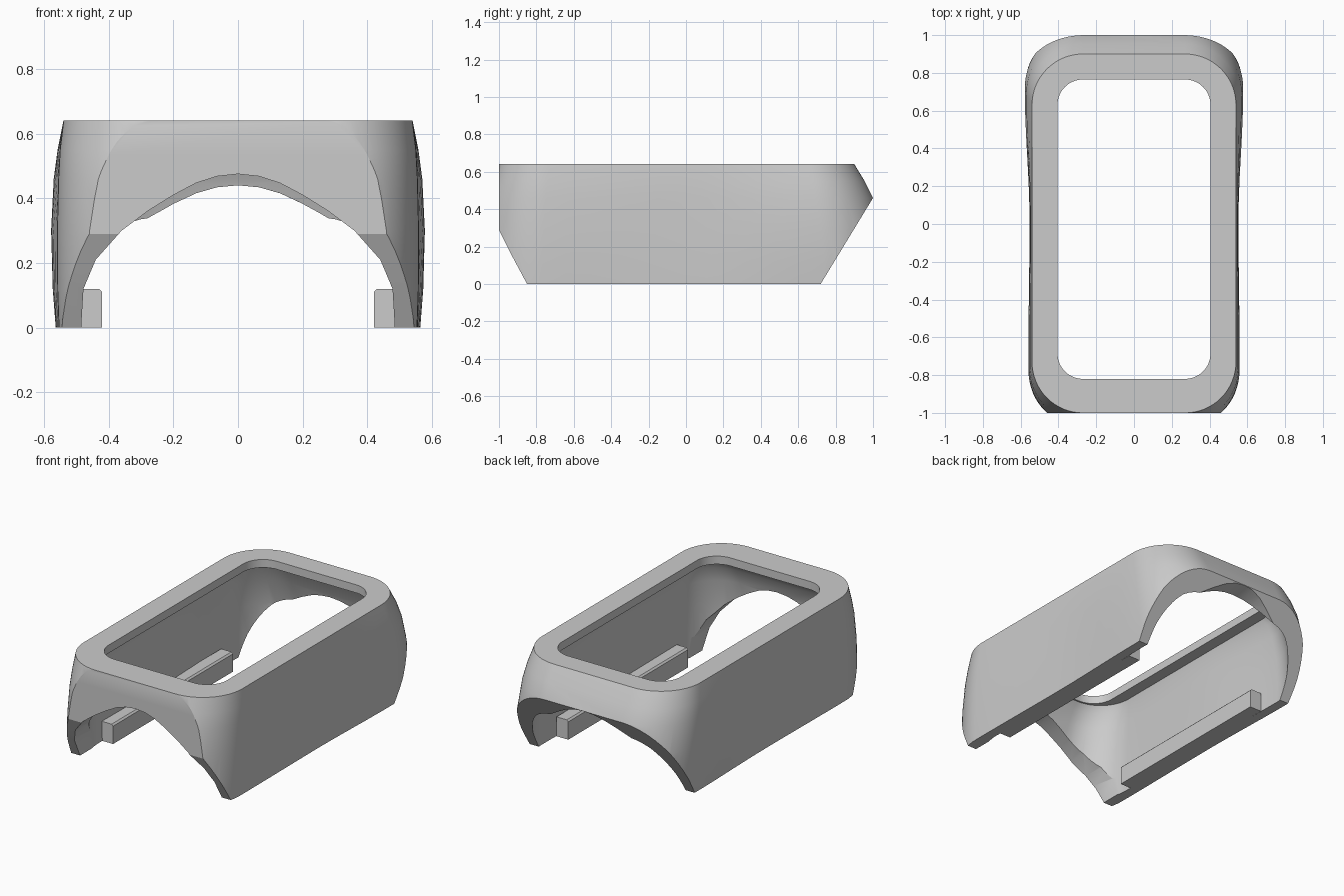
import bpy, bmesh, math

if "Cube" in bpy.data.objects:
    bpy.data.objects.remove(bpy.data.objects["Cube"])

grey = bpy.data.materials.new("plain_grey")
grey.diffuse_color = (0.6, 0.6, 0.6, 1)
grey.use_nodes = True
grey.node_tree.nodes["Principled BSDF"].inputs["Base Color"].default_value = grey.diffuse_color


def loft(name, rings):
    """Solid skinned through closed rings that share one point count."""
    bm = bmesh.new()
    loops = [[bm.verts.new(p) for p in ring] for ring in rings]
    n = len(loops[0])
    for a, b in zip(loops, loops[1:]):
        for i in range(n):
            j = (i + 1) % n
            bm.faces.new((a[i], a[j], b[j], b[i]))
    bm.faces.new(loops[0])
    bm.faces.new(loops[-1])
    bmesh.ops.recalc_face_normals(bm, faces=bm.faces)
    mesh = bpy.data.meshes.new(name)
    bm.to_mesh(mesh)
    bm.free()
    ob = bpy.data.objects.new(name, mesh)
    bpy.context.collection.objects.link(ob)
    mesh.materials.append(grey)
    return ob


def combine(target, tool, operation):
    mod = target.modifiers.new(operation, 'BOOLEAN')
    mod.operation, mod.object, mod.solver = operation, tool, 'EXACT'
    bpy.context.view_layer.objects.active = target
    bpy.ops.object.modifier_apply(modifier=mod.name)
    bpy.data.objects.remove(tool)


def waist(y):
    """1 in the narrow middle, 0 at the back bulge, 0.7 at the front bulge."""
    end = 0.0 if y > 0 else 0.7
    t = min(abs(y) / 0.7, 1)
    return 1 + (end - 1) * t * t * (3 - 2 * t)


def ring(z, hw, y0, y1, r, pinch=0.0):
    """Rounded rectangle at height z, drawn in at the waist."""
    pts = []
    corners = [(hw - r, y1 - r, 0), (r - hw, y1 - r, 90),
               (r - hw, y0 + r, 180), (hw - r, y0 + r, 270)]
    for cx, cy, start in corners:
        for k in range(17):
            a = math.radians(start + 90 * k / 16)
            pts.append((cx + r * math.cos(a), cy + r * math.sin(a)))
        if start in (90, 270):                      # straight long sides
            s = -1 if start == 90 else 1
            ya, yb = (y1 - r, y0 + r) if s < 0 else (y0 + r, y1 - r)
            pts += [(s * hw, ya + (yb - ya) * k / 12) for k in range(1, 12)]
    return [(x * (1 - pinch * waist(y) / hw), y, z) for x, y in pts]


# Height, half width, front, back, corner radius, waist depth
SECTIONS = [(-0.05, 0.560, -1.10, 1.07, 0.33, 0.010),
            (0.12, 0.573, -1.10, 1.07, 0.33, 0.020),
            (0.30, 0.578, -1.09, 1.05, 0.33, 0.026),
            (0.46, 0.570, -1.06, 1.00, 0.31, 0.020),
            (0.55, 0.558, -1.03, 0.955, 0.29, 0.010),
            (0.64, 0.540, -1.00, 0.90, 0.27, 0.0)]

# Outer case
case = loft("case_shell", [ring(*s) for s in SECTIONS])

# Slanted ends and flat front, from a side profile
side = [(-0.85, 0), (-0.925, 0.14), (-1, 0.29), (-1, 0.8), (1.207, 0.8), (0.72, 0)]
combine(case, loft("side_trim", [[(x, y, z) for y, z in side] for x in (-1, 1)]), 'INTERSECT')

# Hollow inside, below the top plate
inner = [(z if z < 0.6 else 0.59, hw - 0.062, y0 + 0.17, y1 - 0.11, r - 0.06, p)
         for z, hw, y0, y1, r, p in SECTIONS]
inner[0] = (-0.1,) + inner[0][1:]
combine(case, loft("cavity", [ring(*s) for s in inner]), 'DIFFERENCE')

# Screen opening in the top plate
combine(case, loft("opening", [ring(z, 0.405, -0.82, 0.765, 0.135) for z in (0.5, 0.8)]),
        'DIFFERENCE')

# Arched opening through both ends
ARCH = [(0.485, -0.1), (0.484, 0.02), (0.478, 0.12), (0.44, 0.21), (0.36, 0.30), (0.28, 0.36),
        (0.20, 0.41), (0.13, 0.447), (0.065, 0.468), (0, 0.475)]
outline = ARCH + [(-x, z) for x, z in reversed(ARCH[:-1])]
stations = [(-1.3, 0.475), (-0.6, 0.475), (0.6, 0.42), (0.88, 0.437), (1.0, 0.46), (1.3, 0.5)]
combine(case, loft("arch", [[(x, y, z * top / 0.475) for x, z in outline]
                            for y, top in stations]), 'DIFFERENCE')

# Round the shading, keep cut edges crisp
bpy.ops.object.select_all(action='DESELECT')
case.select_set(True)
bpy.context.view_layer.objects.active = case
bpy.ops.object.shade_smooth_by_angle(angle=math.radians(25))

# Retaining bars along the lower inside walls
for s, label in ((-1, "left"), (1, "right")):
    prof = [(0.42, 0.0), (0.50, 0.0), (0.50, 0.12), (0.43, 0.12), (0.42, 0.11)]
    loft(label + "_retaining_bar", [[(s * x, y, z) for x, z in prof] for y in (-0.62, 0.55)])
